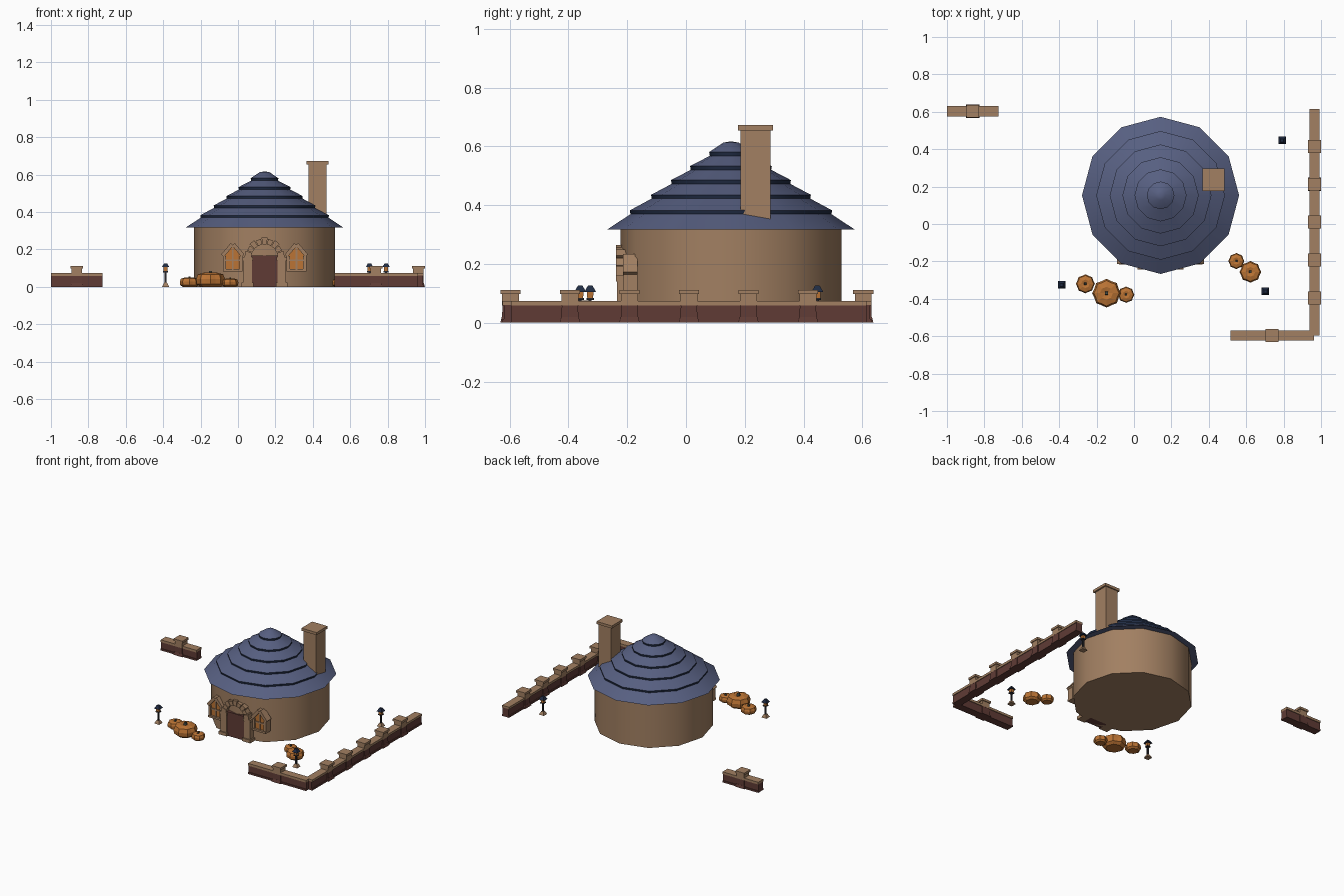
import bpy, bmesh, math
from mathutils import Matrix, Vector

if "Cube" in bpy.data.objects:
    bpy.data.objects.remove(bpy.data.objects["Cube"])


def material(name, rgb):
    m = bpy.data.materials.new(name)
    m.diffuse_color = (*rgb, 1)
    m.use_nodes = True
    m.node_tree.nodes["Principled BSDF"].inputs["Base Color"].default_value = m.diffuse_color
    return m


TAN = material("tan stone", (.36, .215, .122))
BLUE = material("slate blue", (.095, .115, .22))
NAVY = material("dark navy", (.014, .024, .055))
BROWN = material("dark brown", (.115, .044, .036))
ORANGE = material("orange", (.50, .175, .035))
IRON = material("dark iron", (.02, .02, .026))
STEM = material("grey green", (.07, .085, .07))


def finish(name, bm, mats, smooth=False):
    bmesh.ops.recalc_face_normals(bm, faces=bm.faces)
    me = bpy.data.meshes.new(name)
    bm.to_mesh(me)
    bm.free()
    for m in mats:
        me.materials.append(m)
    if smooth:
        me.shade_smooth()
        me.set_sharp_from_angle(angle=math.radians(35))
    ob = bpy.data.objects.new(name, me)
    bpy.context.collection.objects.link(ob)
    return ob


def box(name, lo, hi, mat, taper=1.0, tilt=0.0):
    """Box between two corners; taper scales the top, tilt turns about y."""
    lo, hi = Vector(lo), Vector(hi)
    size, mid = hi - lo, (lo + hi) / 2
    bm = bmesh.new()
    bmesh.ops.create_cube(bm, size=1)
    for v in bm.verts:
        t = taper if v.co.z > 0 else 1
        v.co = Vector((v.co.x * size.x * t, v.co.y * size.y * t, v.co.z * size.z))
    bm.transform(Matrix.Translation(mid) @ Matrix.Rotation(tilt, 4, 'Y'))
    return finish(name, bm, [mat])


def post_box(name, x, y, half, z0, z1, mat, taper=1.0):
    return box(name, (x - half, y - half, z0), (x + half, y + half, z1), mat, taper)


def lathe(name, profile, n, centre, mats, smooth=False, lobe=1.0, bands=()):
    """Revolve (r, z) points; lobe pulls in every other column, bands use material 1."""
    bm = bmesh.new()
    rings = []
    for r, z in profile:
        ring = []
        for i in range(n):
            a = 2 * math.pi * i / n
            k = r * (lobe if i % 2 else 1)
            ring.append(bm.verts.new((centre[0] + k * math.cos(a), centre[1] + k * math.sin(a), z)))
        rings.append(ring)
    for j in range(len(rings) - 1):
        for i in range(n):
            k = (i + 1) % n
            f = bm.faces.new((rings[j][i], rings[j][k], rings[j + 1][k], rings[j + 1][i]))
            f.material_index = 1 if j in bands else 0
    bm.faces.new(rings[0])
    bm.faces.new(rings[-1])
    return finish(name, bm, mats, smooth)


def plate(name, outline, y0, y1, mat):
    """Extrude an (x, z) outline from y0 to y1."""
    bm = bmesh.new()
    a = [bm.verts.new((x, y0, z)) for x, z in outline]
    b = [bm.verts.new((x, y1, z)) for x, z in outline]
    bm.faces.new(a)
    bm.faces.new(b)
    for i in range(len(a)):
        k = (i + 1) % len(a)
        bm.faces.new((a[i], a[k], b[k], b[i]))
    return finish(name, bm, [mat])


# round house wall and stepped roof
CX, CY = .142, .153
lathe("house_wall", [(.376, 0), (.376, .322)], 12, (CX, CY), [TAN], True)
slope = lambda r: .318 + (.42 - r) * .735
roof, bands = [(.42, .318)], []
for r in (.35, .278, .21, .145, .08):
    roof += [(r - .008, slope(r)), (r - .006, slope(r) + .013)]
    bands.append(len(roof) - 2)
roof += [(.026, .613), (.008, .616)]
lathe("roof", roof, 12, (CX, CY), [BLUE, NAVY], True, bands=bands)

# chimney
box("chimney", (.377, .185, .33), (.473, .288, .657), TAN)
box("chimney_cap", (.366, .177, .655), (.484, .296, .673), TAN)

# door with pillars and stone arch
box("door", (.072, -.229, 0), (.212, -.17, .168), BROWN)
for s, side in ((-1, "left"), (1, "right")):
    px = CX + s * .091
    box(side + "_pillar", (px - .023, -.234, .015), (px + .023, -.165, .15), TAN)
    box(side + "_pillar_base", (px - .031, -.242, 0), (px + .031, -.165, .022), TAN)
    box(side + "_pillar_cap", (px - .028, -.238, .14), (px + .028, -.165, .16), TAN)
N = 9
for i in range(N):
    a0, a1 = math.pi * (i + .06) / N, math.pi * (i + .94) / N
    r1 = .107 if i % 2 == 0 else .1
    pts = [(CX + r * math.cos(a), .158 + r * math.sin(a))
           for r, a in ((.07, a0), (r1, a0), (r1, a1), (.07, a1))]
    plate("arch_stone", pts, -.238, -.165, TAN)

# pointed windows either side of the door
for s in (-1, 1):
    x = CX + s * .17
    plate("window_glass", [(x - .046, .09), (x + .046, .09), (x + .046, .165),
                           (x, .222), (x - .046, .165)], -.202, -.165, ORANGE)
    box("window_sill", (x - .053, -.216, .083), (x + .053, -.165, .096), TAN)
    box("window_mullion", (x - .005, -.208, .09), (x + .005, -.198, .222), TAN)
    box("window_crossbar", (x - .046, -.208, .138), (x + .046, -.198, .147), TAN)
    for t in (-1, 1):
        e = x + t * .044
        box("window_jamb", (e - .009, -.212, .09), (e + .009, -.165, .165), TAN)
        c = x + t * .029
        box("window_gable", (c - .04, -.215, .187), (c + .04, -.165, .207), TAN,
            tilt=t * math.radians(50))

# pumpkins
for x, y, r, h in ((-.147, -.37, .077, .076), (-.26, -.32, .051, .05), (-.042, -.378, .044, .045),
                   (.547, -.198, .043, .045), (.622, -.256, .058, .058)):
    prof = [(.7, 0), (.96, .2), (1, .55), (.88, .88), (.45, 1), (.12, .92)]
    lathe("pumpkin", [(a * r, b * h) for a, b in prof], 16, (x, y), [ORANGE], lobe=.9)
    post_box("pumpkin_stem", x, y, r * .13, h * .85, h * 1.13, STEM, .7)

# lantern posts
for x, y in ((-.387, -.326), (.703, -.36), (.792, .447)):
    post_box("lantern_base", x, y, .019, 0, .022, TAN, .45)
    post_box("lantern_pole", x, y, .005, .015, .08, IRON)
    post_box("lantern_tray", x, y, .013, .078, .084, IRON)
    post_box("lantern_glass", x, y, .010, .084, .107, ORANGE, 1.1)
    post_box("lantern_cap", x, y, .02, .105, .126, NAVY, .4)


# low garden walls with capped posts
def garden_wall(x0, y0, x1, y1, posts):
    h = .027
    cap_lo, cap_hi = (x0, y0), (x1, y1)
    along_x = (x1 - x0) > (y1 - y0)
    d = (0, .005) if along_x else (.005, 0)
    box("garden_wall", (x0 + d[0], y0 + d[1], 0), (x1 - d[0], y1 - d[1], .06), BROWN)
    box("garden_wall_foot", (x0, y0, 0), (x1, y1, .012), BROWN)
    box("garden_wall_coping", (*cap_lo, .058), (*cap_hi, .074), TAN)
    for px, py in posts:
        post_box("wall_post_foot", px, py, .035, 0, .02, BROWN, .85)
        post_box("wall_post", px, py, .029, .015, .06, BROWN, .95)
        post_box("wall_post_neck", px, py, .0285, .058, .1, TAN)
        post_box("wall_post_cap", px, py, .0345, .097, .112, TAN)


garden_wall(.937, -.595, .991, .615, [(.964, -.395 + .2025 * i) for i in range(5)])
garden_wall(.515, -.624, .962, -.57, [(.737, -.597)])
garden_wall(-1, .575, -.724, .631, [(-.862, .603)])
